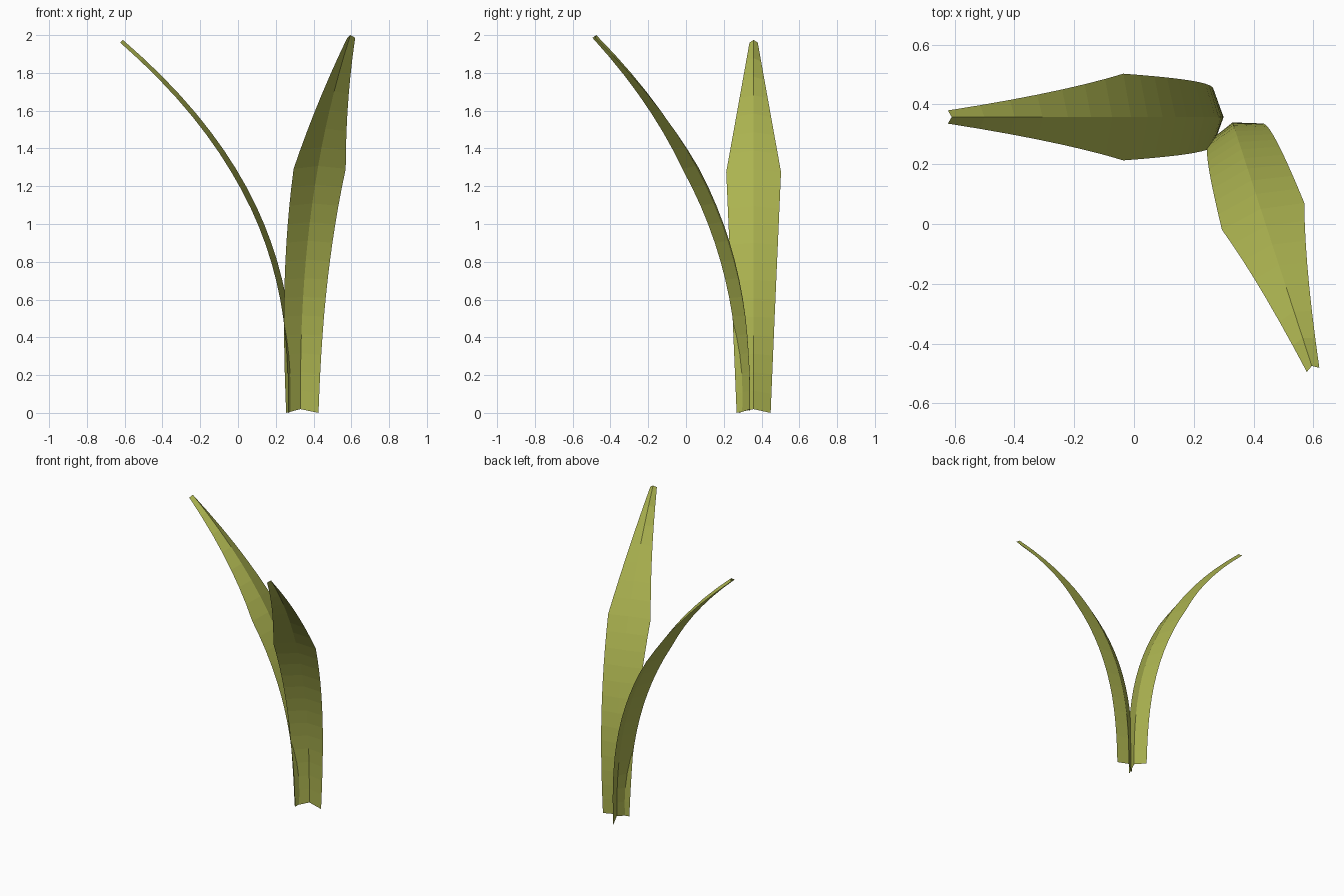
import bpy
import math

if "Cube" in bpy.data.objects:
    bpy.data.objects.remove(bpy.data.objects["Cube"])

SEGMENTS = 20

mat = bpy.data.materials.new("leaf_olive")
mat.diffuse_color = (0.41, 0.45, 0.08, 1)
mat.use_nodes = True
mat.node_tree.nodes["Principled BSDF"].inputs["Base Color"].default_value = mat.diffuse_color


def taper(u, base, mid, tip, knee=0.65):
    """Two straight runs: base to knee, then knee to tip."""
    if u < knee:
        return base + (mid - base) * u / knee
    return mid + (tip - mid) * (u - knee) / (1 - knee)


def leaf(name, base, tip, height, power):
    dx, dy = tip[0] - base[0], tip[1] - base[1]
    reach = math.hypot(dx, dy)
    bx, by = dx / reach, dy / reach          # bending direction
    sx, sy = -by, bx                         # sideways direction
    verts, faces = [], []
    for i in range(SEGMENTS + 1):
        u = i / SEGMENTS
        z = 0.02 + (height - 0.02) * u
        h = reach * u ** power
        slope = reach * power * u ** (power - 1) / height
        n = math.hypot(1, slope)
        half = taper(u, 0.09, 0.145, 0.022)
        fold = taper(u, 0.034, 0.03, 0.02)
        eh = h + fold / n                    # rims fold toward the bend
        ez = z - fold * slope / n - 0.02 * max(0, 1 - 4 * u)
        for side, hh, zz in ((-half, eh, ez), (0, h, z), (half, eh, ez)):
            verts.append((base[0] + bx * hh + sx * side,
                          base[1] + by * hh + sy * side, zz))
    for i in range(SEGMENTS):
        for j in range(2):
            a = i * 3 + j
            faces.append((a, a + 1, a + 4, a + 3))
    mesh = bpy.data.meshes.new(name)
    mesh.from_pydata(verts, [], faces)
    mesh.materials.append(mat)
    obj = bpy.data.objects.new(name, mesh)
    bpy.context.collection.objects.link(obj)
    return obj


# Leaf arching to the left
leaf("left_leaf", (0.30, 0.358), (-0.61, 0.358), 1.975, 2.5)
# Leaf arching to the front
leaf("front_leaf", (0.33, 0.34), (0.595, -0.475), 2.0, 2.4)
